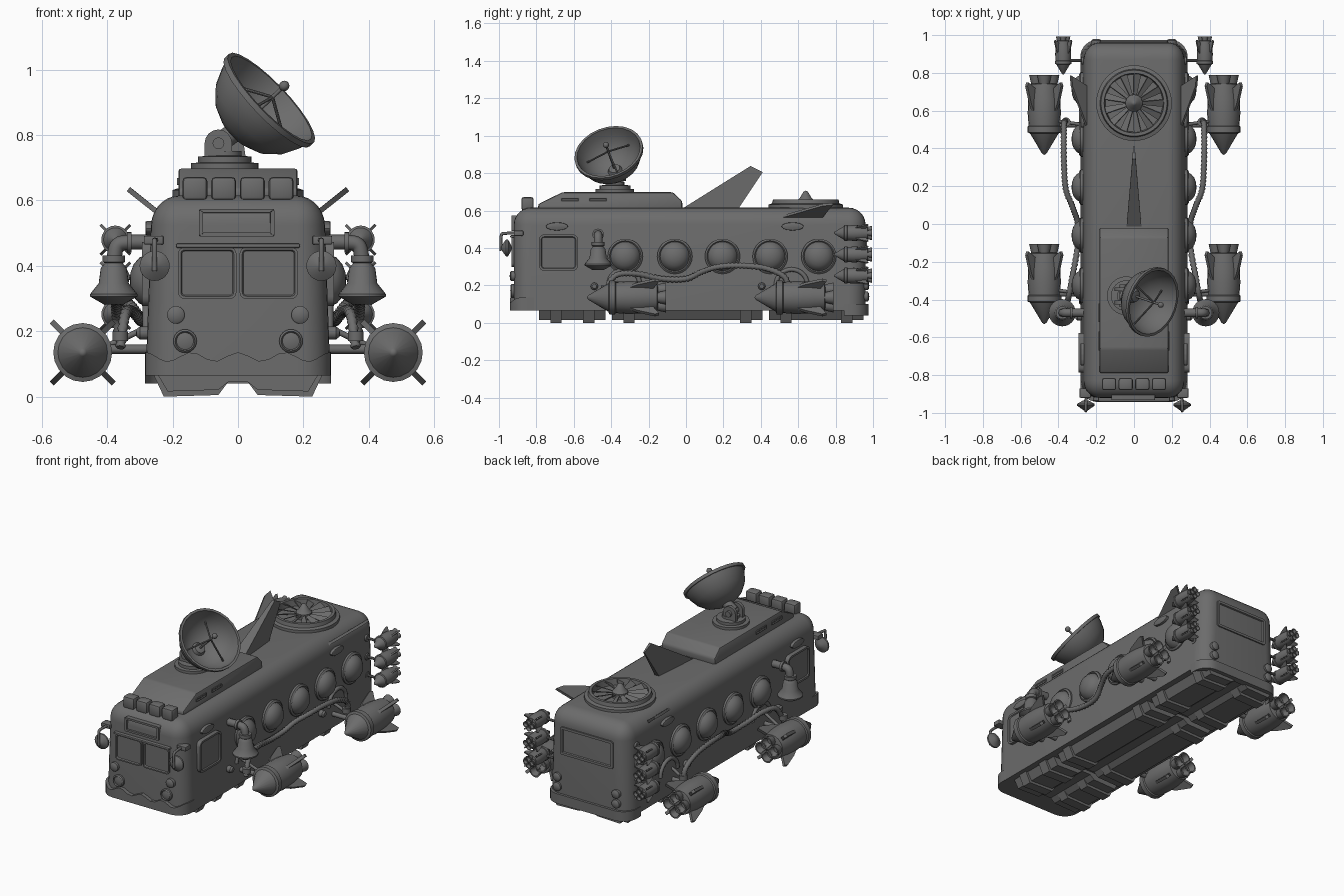
import bpy, bmesh, math
from mathutils import Vector as V, Matrix as M

if "Cube" in bpy.data.objects:
    bpy.data.objects.remove(bpy.data.objects["Cube"])

grey = bpy.data.materials.new("dark_grey")
grey.diffuse_color = (.15, .15, .15, 1)
grey.use_nodes = True
grey.node_tree.nodes["Principled BSDF"].inputs["Base Color"].default_value = grey.diffuse_color

def finish(name, bm, mat=None):
    bmesh.ops.recalc_face_normals(bm, faces=bm.faces)
    if mat:
        bm.transform(mat)
    me = bpy.data.meshes.new(name)
    bm.to_mesh(me)
    bm.free()
    me.materials.append(grey)
    ob = bpy.data.objects.new(name, me)
    bpy.context.collection.objects.link(ob)
    return ob

def lathe(name, prof, loc, d=(0, 0, 1), n=24):
    """Revolve (radius, height) points about direction d."""
    bm = bmesh.new()
    rings = []
    for r, h in prof:
        if r < 1e-6:
            rings.append([bm.verts.new((0, 0, h))])
        else:
            rings.append([bm.verts.new((r * math.cos(2 * math.pi * i / n), r * math.sin(2 * math.pi * i / n), h)) for i in range(n)])
    for a, b in zip(rings, rings[1:]):
        for i in range(n):
            q = [a[i % len(a)], a[(i + 1) % len(a)], b[(i + 1) % len(b)], b[i % len(b)]]
            q = list(dict.fromkeys(q))
            if len(q) > 2:
                bm.faces.new(q)
    return finish(name, bm, M.Translation(loc) @ V(d).to_track_quat('Z', 'Y').to_matrix().to_4x4())

def rod(name, a, b, r, n=12):
    L = (V(b) - V(a)).length
    return lathe(name, [(0, 0), (r, 0), (r, L), (0, L)], a, V(b) - V(a), n)

def thicken(bm, vec):
    g = bmesh.ops.extrude_face_region(bm, geom=bm.faces[:])
    bmesh.ops.translate(bm, vec=V(vec), verts=[e for e in g['geom'] if isinstance(e, bmesh.types.BMVert)])

def slab(name, pts, vec, bevel=0.0):
    """Flat outline thickened evenly along vec."""
    bm = bmesh.new()
    bm.faces.new([bm.verts.new(V(p) - V(vec) / 2) for p in pts])
    thicken(bm, vec)
    if bevel:
        bmesh.ops.bevel(bm, geom=bm.edges[:], offset=bevel, segments=2, profile=0.5, affect='EDGES')
    return finish(name, bm)

def box(name, x, y, z, bevel=0.0):
    m = (z[0] + z[1]) / 2
    return slab(name, [(x[0], y[0], m), (x[1], y[0], m), (x[1], y[1], m), (x[0], y[1], m)], (0, 0, z[1] - z[0]), bevel)

def bumper(name, y, s, lo, hi):
    """Band wrapped round the body corners; s is -1 for front, 1 for rear."""
    bm = bmesh.new()
    cols = []
    for i in range(-14, 15):
        x = .284 * math.sin(i / 14 * math.pi / 2)
        yy = y - s * (.09 - math.sqrt(max(0, .0081 - max(0, abs(x) - .194) ** 2)))
        cols.append([bm.verts.new((x, yy, z)) for z in (lo, hi(x))])
    for a, b in zip(cols, cols[1:]):
        bm.faces.new((a[0], b[0], b[1], a[1]))
    thicken(bm, (0, -s * .04, 0))
    finish(name, bm)

def panel(name, c, n, w, h, depth, corner, inset, sink):
    """Rounded panel on a wall with normal n; its face is inset and moved by sink."""
    bm = bmesh.new()
    bmesh.ops.create_cube(bm, size=1, matrix=M.Diagonal((w, h, depth, 1)))
    ed = [e for e in bm.edges if abs(e.verts[0].co.z - e.verts[1].co.z) > depth / 2]
    bmesh.ops.bevel(bm, geom=ed, offset=corner, segments=4, profile=0.5, affect='EDGES')
    bm.normal_update()
    top = max(bm.faces, key=lambda f: f.calc_center_median().z)
    bmesh.ops.inset_region(bm, faces=[top], thickness=inset)
    bmesh.ops.inset_region(bm, faces=[top], thickness=0.004)
    bmesh.ops.translate(bm, vec=(0, 0, sink), verts=top.verts[:])
    n, up = V(n), V((0, 0, 1))
    mat = M((up.cross(n), up, n)).transposed().to_4x4()
    return finish(name, bm, M.Translation(c) @ mat)

def tube(name, pts, r, per=8, rib=0.0):
    """Smooth tube through the points, with optional ribs."""
    P = [V(p) for p in pts]
    P = [P[0]] + P + [P[-1]]
    out = []
    for k in range(1, len(P) - 2):
        a, b, c, d = P[k - 1:k + 3]
        for i in range(per):
            t = i / per
            out.append(0.5 * (2 * b + (c - a) * t + (2 * a - 5 * b + 4 * c - d) * t * t + (3 * b - a - 3 * c + d) * t ** 3))
    out.append(P[-1])
    cu = bpy.data.curves.new(name, 'CURVE')
    cu.dimensions, cu.bevel_depth, cu.bevel_resolution, cu.use_fill_caps = '3D', r, 2, True
    cu.materials.append(grey)
    sp = cu.splines.new('POLY')
    sp.points.add(len(out) - 1)
    for i, p in enumerate(out):
        sp.points[i].co = (*p, 1)
        sp.points[i].radius = 1 + rib * (1 if i % 2 else -1)
    bpy.context.collection.objects.link(bpy.data.objects.new(name, cu))

def rocket(name, x, y, z, s):
    """Nose at (x, y, z) pointing to the front, four fins and four nozzles."""
    prof = [(0, 0), (.012, .008), (.076, .115), (.09, .12), (.09, .15), (.083, .155), (.088, .22), (.085, .3), (.074, .375), (.06, .38), (0, .38)]
    lathe(name + "_body", [(r * s, h * s) for r, h in prof], (x, y, z), (0, 1, 0), 20)
    for k in range(4):
        a = math.pi / 4 + k * math.pi / 2
        d, t = V((math.cos(a), 0, math.sin(a))), V((-math.sin(a), 0, math.cos(a)))
        base = V((x, y, z))
        slab(name + "_fin", [base + s * (d * r + V((0, h, 0))) for r, h in [(.07, .2), (.105, .27), (.134, .365), (.126, .385), (.07, .35)]], t * .018 * s)
        o = V((math.cos(a + .785), 0, math.sin(a + .785))) * .042 * s
        lathe(name + "_nozzle", [(0, .37 * s), (.026 * s, .37 * s), (.038 * s, .424 * s), (.03 * s, .424 * s), (.018 * s, .39 * s), (0, .39 * s)], base + o, (0, 1, 0), 12)

# main shell: rounded box, slightly narrower at the roof
bm = bmesh.new()
bmesh.ops.create_cube(bm, size=1, matrix=M.Translation((0, .02, .34)) @ M.Diagonal((.565, 1.88, .55, 1)))
ed = [e for e in bm.edges if max(v.co.z for v in e.verts) > .5]
bmesh.ops.bevel(bm, geom=ed, offset=.09, segments=7, profile=.5, affect='EDGES')
for v in bm.verts:
    v.co.x *= 1 - .07 * (v.co.z - .065) / .55
finish("body_shell", bm)

# underbody trays with straps, notched along the middle
def tray(name, y0, y1, zb, w):
    half = [(w, .075), (w - .035, zb), (.06, zb + .005), (.03, .045)]
    slab(name, [(x, (y0 + y1) / 2, z) for x, z in half + [(-x, z) for x, z in half[::-1]]], (0, y1 - y0, 0))
for y0, y1 in [(-.785, -.43), (-.395, .41), (.445, .95)]:
    tray("under_tray", y0, y1, .016, .25)
    for ys in (y0 + .09, y1 - .09):
        tray("tray_strap", ys - .03, ys + .03, 0, .262)

# wavy front bumper and plain rear bumper
bumper("front_bumper", -.942, -1, .065, lambda x: .122 + .014 * math.cos(x * 44))
bumper("rear_bumper", .975, 1, .04, lambda x: .1)

# front windows, sign box and lamps
for s in (-1, 1):
    panel("windshield", (s * .094, -.922, .378), (0, -1, 0), .178, .158, .02, .02, .008, -.008)
    lathe("upper_lamp", [(.027, 0), (.027, .025), (.02, .03), (0, .033)], (s * .19, -.91, .25), (0, -1, 0))
    lathe("headlamp", [(.036, 0), (.036, .022), (.03, .028), (.026, .022), (0, .03)], (s * .162, -.91, .17), (0, -1, 0))
    for z in (.2, .14):
        lathe("tail_lamp", [(.026, 0), (.026, .022), (.018, .028), (0, .03)], (s * .2, .95, z), (0, 1, 0))
box("windshield_hood", (-.19, .19), (-.94, -.9), (.455, .468), .005)
panel("sign_box", (-.004, -.902, .532), (0, -1, 0), .23, .085, .06, .006, .012, -.02)
panel("rear_window", (0, .958, .43), (0, 1, 0), .36, .17, .02, .015, .015, -.01)

# roof housing with slots and marker lamps
slab("roof_housing", [(0, -.79, .6), (0, -.79, .635), (0, -.66, .698), (0, -.07, .698), (0, -.02, .65), (0, -.02, .6)], (.365, 0, 0), .01)
for i in range(4):
    x = (i - 1.5) * .088
    box("roof_lamp", (x - .038, x + .038), (-.88, -.815), (.6, .672), .013)
for s in (-1, 1):
    for y in (-.62, -.47):
        panel("housing_vent", (s * .182, y, .658), (s, 0, 0), .1, .022, .01, .004, .004, -.004)

# dish antenna on a yoke
lathe("dish_base", [(0, 0), (.103, 0), (.103, .022), (.082, .024), (.082, .042), (.05, .045), (.05, .06), (0, .06)], (-.04, -.38, .692))
for s in (-1, 1):
    yc = -.38 + s * .035
    arc = [(-.06 + .042 * math.cos(i * math.pi / 8), yc, .775 + .042 * math.sin(i * math.pi / 8)) for i in range(9)]
    slab("dish_yoke", [(-.018, yc, .72)] + arc + [(-.102, yc, .72)], (0, .02, 0))
rod("yoke_pin", (-.06, -.44, .775), (-.06, -.32, .775), .018)
n = V((.70, -.24, .67)).normalized()
c = V((.095, -.412, .906))
rod("dish_neck", (-.06, -.38, .775), c - n * .13, .03)
lathe("dish_bowl", [(0, -.155), (.06, -.147), (.11, -.123), (.15, -.08), (.172, -.032), (.178, -.008), (.188, -.008), (.188, .01), (.174, .01), (.164, -.03), (.142, -.073), (.105, -.112), (.055, -.137), (0, -.143)], c, n, 24)
tip = c + n * .066
rod("feed_mast", c - n * .143, tip, .006)
lathe("feed_ball", [(.016 * math.sin(i * math.pi / 8), -.016 * math.cos(i * math.pi / 8)) for i in range(9)], tip, n, 12)
lathe("feed_collar", [(0, -.145), (.04, -.14), (.03, -.12), (0, -.115)], c, n, 16)
u = n.orthogonal().normalized()
w = n.cross(u)
for k in range(3):
    a = 2 * math.pi * k / 3
    rod("feed_strut", c + (u * math.cos(a) + w * math.sin(a)) * .14 - n * .07, c + n * .015, .005, 8)

# roof fin: wide at the front, narrowing to a swept tip
fin = slab("roof_fin", [(0, -.02, .61), (0, .345, .838), (0, .41, .805), (0, .28, .61)], (.08, 0, 0))
for v in fin.data.vertices:
    v.co.x *= 1.0 - .9 * max(0, min(1, (v.co.y + .02) / .42))

# roof fan
F = (0, .64, 0)
lathe("fan_housing", [(.2, .59), (.2, .632), (.18, .638), (.175, .66), (.158, .66), (.152, .622), (0, .622)], F, n=40)
lathe("fan_hub", [(.045, .62), (.045, .655), (.03, .67), (.012, .7), (0, .706)], F)
for k in range(13):
    bm = bmesh.new()
    bmesh.ops.create_cube(bm, size=1, matrix=M.Diagonal((.12, .034, .005, 1)))
    for v in bm.verts:
        v.co.y *= 1.25 if v.co.x > 0 else .5
    finish("fan_blade", bm, M.Translation((0, .64, .644)) @ M.Rotation(2 * math.pi * k / 13, 4, 'Z') @ M.Translation((.095, 0, 0)) @ M.Rotation(.5, 4, 'X'))

# everything mirrored on the two flanks
for s in (-1, 1):
    for y in (-.325, -.06, .195, .45, .71):
        lathe("porthole", [(.094, 0), (.094, .02), (.084, .028), (.078, .022), (.07, .04), (.05, .057), (.026, .066), (0, .069)], (s * .262, y, .355), (s, 0, 0), 28)
    panel("cab_window", (s * .276, -.682, .375), (s, 0, 0), .21, .195, .035, .03, .012, -.006)
    for y in (-.69, .57):
        slab("side_marker", [(s * .268, y + .06 * math.cos(i * math.pi / 6), .515 + .022 * math.sin(i * math.pi / 6)) for i in range(12)], (.03, 0, 0), .004)
    # rear corner fins
    slab("corner_fin", [(s * .235, .47, .555), (s * .33, .73, .63), (s * .335, .785, .635), (s * .235, .72, .555)], (s * .01, 0, -.012))
    # large rockets with struts and arches
    for y in (-.53, .365):
        rocket("large_rocket", s * .475, y, .135, 1)
        rod("rocket_strut", (s * .26, y + .16, .145), (s * .44, y + .16, .145), .014)
        rod("strut_brace", (s * .26, y + .16, .22), (s * .41, y + .18, .15), .009)
        tube("strut_arch", [(s * .28, y + .2 + .085 * math.cos(i * math.pi / 6), .2 + .085 * math.sin(i * math.pi / 6)) for i in range(7)], .012, 3)
        lathe("strut_knob", [(.02, 0), (.02, .03), (.012, .04), (0, .042)], (s * .27, y + .04, .195), (s, 0, 0), 12)
    # small rear rockets
    for z in (.48, .365, .252):
        rocket("small_rocket", s * .375, .79, z, .48)
        rod("small_strut", (s * .25, .865, z), (s * .35, .865, z), .008, 8)
        lathe("small_strut_foot", [(.02, 0), (.02, .02), (0, .022)], (s * .258, .865, z), (s, 0, 0), 12)
    # bell horn on a bent pipe
    tube("horn_pipe", [(s * .25, -.47, .472), (s * .335, -.47, .472), (s * .37, -.47, .46), (s * .38, -.47, .41)], .023)
    rod("pipe_collar", (s * .325, -.47, .472), (s * .34, -.47, .472), .031, 20)
    lathe("horn_bell", [(0, 0), (.034, 0), (.034, .02), (.028, .024), (.04, .04), (.046, .085), (.072, .118), (.072, .126), (.03, .15), (0, .15)], (s * .38, -.47, .432), (0, 0, -1))
    # ribbed hose
    tube("ribbed_hose", [(s * x, y, z) for x, y, z in [(.36, .545, .15), (.37, .53, .24), (.372, .43, .29), (.37, .3, .305), (.36, .18, .3), (.325, .09, .275), (.298, .0, .235), (.3, -.13, .235), (.325, -.27, .262), (.345, -.38, .25), (.36, -.44, .15)]], .015, 12, .16)
    for y in (-.43, .54):
        lathe("hose_clamp", [(0, 0), (.024, 0), (.024, .03), (0, .03)], (s * .36, y, .17), n=16)
    # wing mirror
    tube("mirror_arm", [(s * .25, -.88, .478), (s * .255, -.965, .478), (s * .255, -.988, .465), (s * .255, -.988, .385)], .008)
    box("mirror_bracket", (s * .258 - .03, s * .258 + .03), (-.92, -.87), (.465, .492), .004)
    lathe("mirror", [(0, 0), (.012, .004), (.046, .028), (.046, .038), (.016, .055), (0, .06)], (s * .255, -.99, .4), (0, 1, 0))

# smooth shading that keeps hard edges
bpy.ops.object.select_all(action='DESELECT')
for ob in bpy.data.objects:
    if ob.type == 'MESH':
        ob.select_set(True)
        bpy.context.view_layer.objects.active = ob
bpy.ops.object.shade_smooth_by_angle(angle=math.radians(35))
